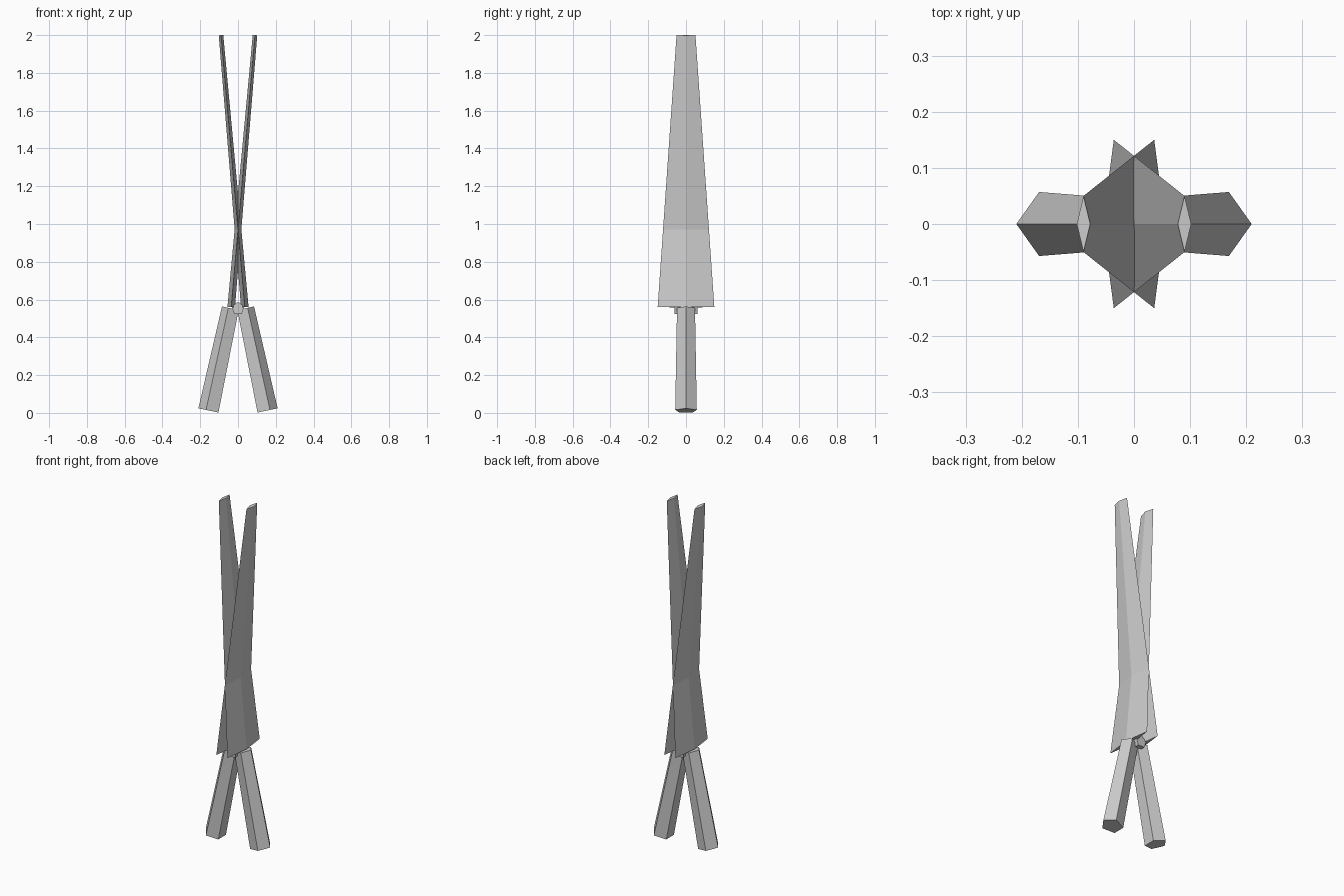
import bpy, bmesh
from math import cos, sin, pi
from mathutils import Vector

if "Cube" in bpy.data.objects:
    bpy.data.objects.remove(bpy.data.objects["Cube"])


def loft(name, start, end, ring_a, ring_b):
    """Join two cross-sections placed square to the start-end axis (in the xz plane)."""
    start, end = Vector(start), Vector(end)
    axis = (end - start).normalized()
    side = Vector((0, 1, 0)).cross(axis)
    bm = bmesh.new()
    rings = [[bm.verts.new(c + side * u + Vector((0, v, 0))) for u, v in ring]
             for c, ring in ((start, ring_a), (end, ring_b))]
    n = len(ring_a)
    for i in range(n):
        j = (i + 1) % n
        bm.faces.new((rings[0][i], rings[0][j], rings[1][j], rings[1][i]))
    for ring in rings:
        bm.faces.new(ring)
    bmesh.ops.recalc_face_normals(bm, faces=bm.faces)
    mesh = bpy.data.meshes.new(name)
    bm.to_mesh(mesh)
    bm.free()
    obj = bpy.data.objects.new(name, mesh)
    bpy.context.collection.objects.link(obj)
    return obj


def diamond(thick, width):
    return [(thick, 0), (0, width), (-thick, 0), (0, -width)]


def pentagon(r, sign):
    return [(sign * r * cos(i * 2 * pi / 5), r * sin(i * 2 * pi / 5)) for i in range(5)]


for label, s in (("left", -1), ("right", 1)):
    # Tapered diamond-section blade, crossing its twin
    loft(f"{label}_blade", (s * 0.036, 0, 0.56), (-s * 0.09, 0, 2.0),
         diamond(0.02, 0.15), diamond(0.012, 0.05))
    # Splayed five-sided handle, one corner facing outward
    loft(f"{label}_handle", (s * 0.151, 0, 0.012), (s * 0.036, 0, 0.553),
         pentagon(0.06, s), pentagon(0.05, s))

# Five-sided pivot pin running front to back
bpy.ops.mesh.primitive_cylinder_add(vertices=5, radius=0.035, depth=0.12,
                                    location=(0, 0, 0.553), rotation=(pi / 2, 0, 0))
bpy.context.object.name = "pivot_pin"
